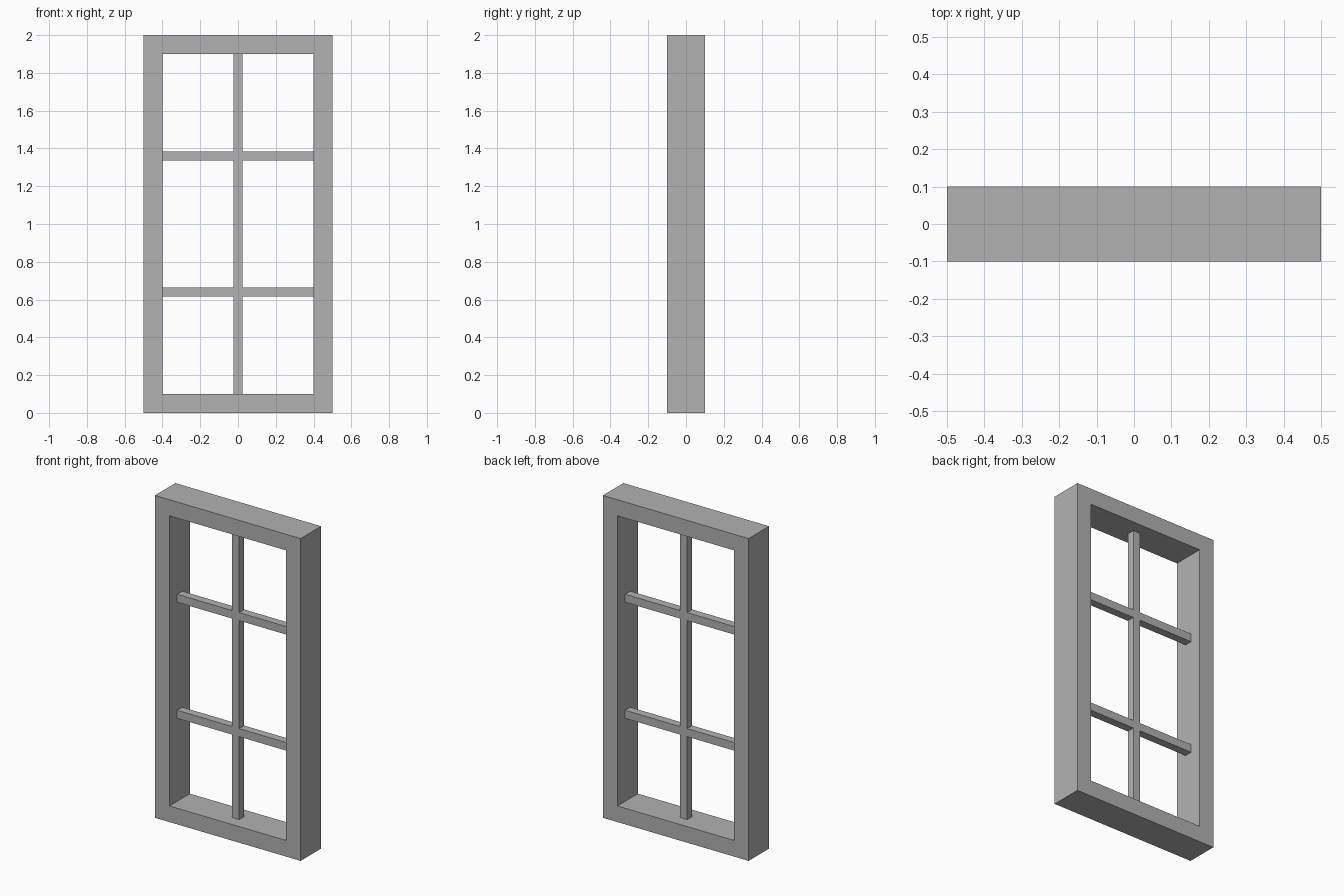
import bpy
import bmesh
from mathutils import Matrix

if "Cube" in bpy.data.objects:
    bpy.data.objects.remove(bpy.data.objects["Cube"], do_unlink=True)

WIDTH, DEPTH, HEIGHT = 1.0, 0.2, 2.0
BORDER = 0.1      # visible width of the frame
BAR = 0.05        # square section of the glazing bars

grey = bpy.data.materials.new("plain_grey")
grey.use_nodes = True
colour = (0.447, 0.447, 0.447, 1)
grey.diffuse_color = colour
grey.node_tree.nodes["Principled BSDF"].inputs["Base Color"].default_value = colour


def box(bm, size, centre):
    matrix = Matrix.Translation(centre) @ Matrix.Diagonal((*size, 1))
    bmesh.ops.create_cube(bm, size=1, matrix=matrix)


def finish(bm, name):
    mesh = bpy.data.meshes.new(name)
    bmesh.ops.recalc_face_normals(bm, faces=bm.faces)
    bm.to_mesh(mesh)
    bm.free()
    mesh.materials.append(grey)
    obj = bpy.data.objects.new(name, mesh)
    bpy.context.collection.objects.link(obj)
    return obj


# Outer frame: a slab with its front and back inset and joined through
bm = bmesh.new()
box(bm, (WIDTH, DEPTH, HEIGHT), (0, 0, HEIGHT / 2))
bm.normal_update()
panels = [f for f in bm.faces if abs(f.normal.y) > 0.9]
bmesh.ops.inset_individual(bm, faces=panels, thickness=BORDER, use_even_offset=True)
rims = [e for f in panels for e in f.edges]
bmesh.ops.delete(bm, geom=panels, context='FACES_ONLY')
bmesh.ops.bridge_loops(bm, edges=rims)
finish(bm, "window_frame")

# Upright glazing bar
bm = bmesh.new()
box(bm, (BAR, BAR, HEIGHT - 2 * BORDER), (0, 0, HEIGHT / 2))
finish(bm, "upright_bar")

# Cross bars, one half on each side of the upright
inner, outer = BAR / 2, WIDTH / 2 - BORDER
for level, z in (("lower", 0.64), ("upper", 1.36)):
    bm = bmesh.new()
    for side in (-1, 1):
        box(bm, (outer - inner, BAR, BAR), (side * (inner + outer) / 2, 0, z))
    finish(bm, level + "_cross_bar")
